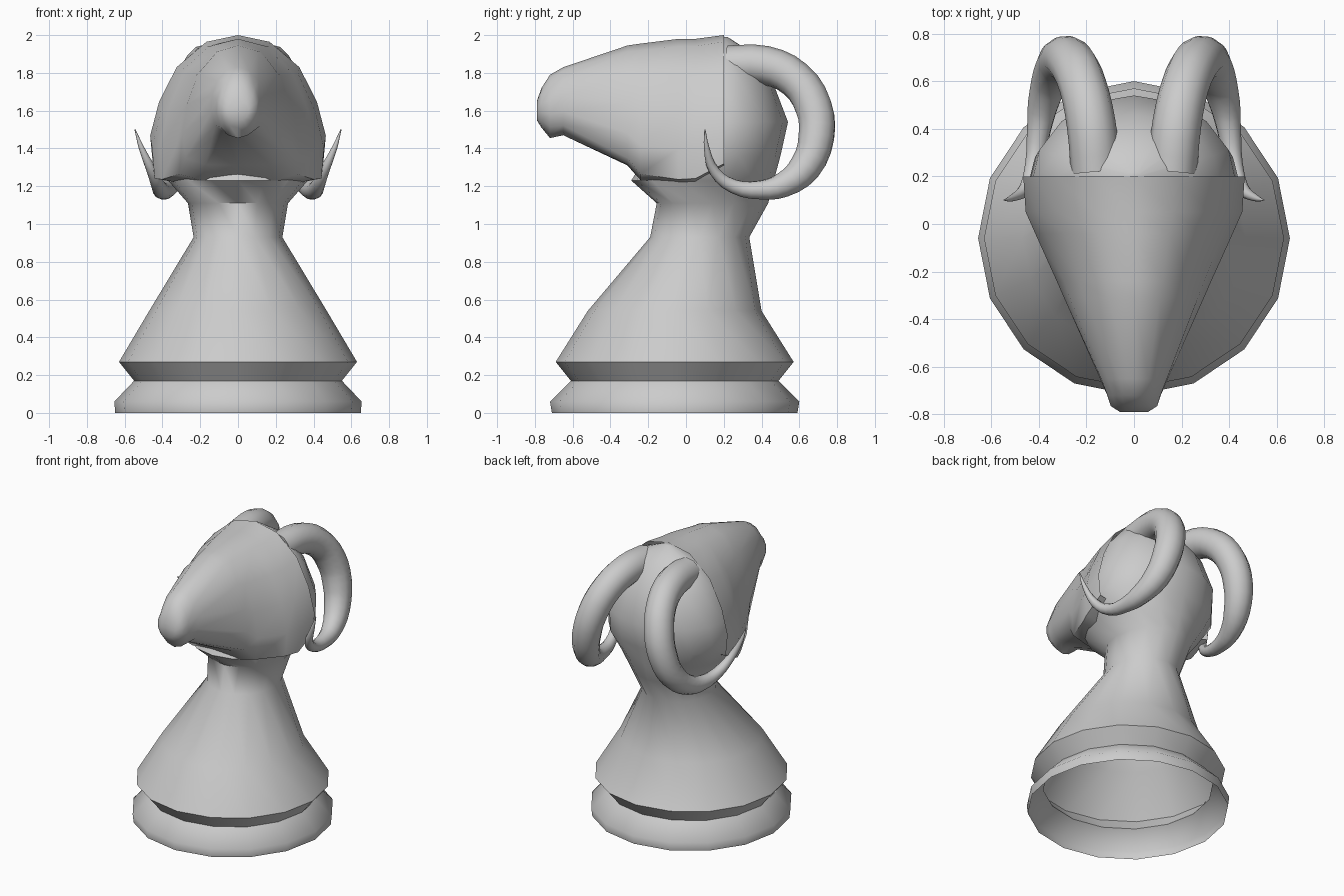
import bpy, bmesh, math

if "Cube" in bpy.data.objects:
    bpy.data.objects.remove(bpy.data.objects["Cube"])


def loft(name, rings, cap_end=True):
    """Skin a list of equally sized closed rings."""
    bm = bmesh.new()
    vs = [[bm.verts.new(p) for p in r] for r in rings]
    n = len(rings[0])
    for a, b in zip(vs, vs[1:]):
        for i in range(n):
            j = (i + 1) % n
            bm.faces.new((a[i], a[j], b[j], b[i]))
    if cap_end:
        bm.faces.new(vs[-1])
    bmesh.ops.recalc_face_normals(bm, faces=bm.faces)
    me = bpy.data.meshes.new(name)
    bm.to_mesh(me)
    bm.free()
    ob = bpy.data.objects.new(name, me)
    bpy.context.collection.objects.link(ob)
    bpy.ops.object.select_all(action='DESELECT')
    ob.select_set(True)
    bpy.context.view_layer.objects.active = ob
    bpy.ops.object.shade_smooth_by_angle(angle=math.radians(55))
    return ob


def ellipse(z, rx, front, back, n=16):
    cy, ry = (front + back) / 2, (back - front) / 2
    return [(rx * math.sin(2 * math.pi * i / n),
             cy + ry * math.cos(2 * math.pi * i / n), z) for i in range(n)]


# pedestal, neck and back of the skull: z, half width, front y, back y
body = [(0, .65, -.71, .59), (.06, .655, -.72, .60), (.17, .55, -.61, .49),
        (.27, .63, -.69, .57), (.54, .47, -.52, .40), (.93, .235, -.19, .335),
        (1.11, .265, -.155, .435), (1.23, .37, -.29, .465),
        (1.36, .45, -.21, .50), (1.54, .43, -.20, .54),
        (1.75, .36, -.10, .46), (1.9, .24, .04, .36), (1.99, .03, .18, .22)]
loft("pedestal_and_neck", [ellipse(*r) for r in body])

# face: half cross-section as fractions of width and height
HALF = [(0, 1), (.36, .95), (.7, .76), (.9, .5), (1, .25), (.97, .04), (.6, 0), (0, 0)]


def face_ring(y, w, top, bottom, roundness):
    half = []
    for i, (u, v) in enumerate(HALF):
        a = math.pi * i / 7
        u += (math.sin(a) - u) * roundness
        v += (.5 + .5 * math.cos(a) - v) * roundness
        half.append((w * u, y, bottom + (top - bottom) * v))
    return half + [(-x, yy, z) for x, yy, z in half[-2:0:-1]]


# y, half width, top, bottom, roundness
face = [(.20, .465, 2.0, 1.29, 0), (.05, .455, 1.98, 1.21, 0),
        (-.04, .415, 1.98, 1.205, 0), (-.24, .325, 1.955, 1.23, .05),
        (-.31, .295, 1.945, 1.31, .15), (-.65, .145, 1.83, 1.47, .7),
        (-.72, .115, 1.79, 1.455, .9), (-.765, .10, 1.72, 1.51, 1),
        (-.79, .06, 1.65, 1.55, 1)]
loft("face", [face_ring(*r) for r in face])

# curled horns: x, y, z, radius
path = [(.16, .22, 1.84, .105), (.18, .42, 1.84, .103), (.215, .58, 1.765, .10),
        (.26, .675, 1.62, .10), (.3, .69, 1.46, .096), (.34, .63, 1.3, .085),
        (.38, .51, 1.205, .066), (.40, .39, 1.18, .05), (.42, .25, 1.2, .038),
        (.455, .15, 1.28, .028), (.51, .11, 1.4, .015), (.545, .1, 1.5, .003)]
for side, label in ((1, "right"), (-1, "left")):
    cu = bpy.data.curves.new(label + "_horn", 'CURVE')
    cu.dimensions = '3D'
    cu.bevel_depth = 1
    cu.bevel_resolution = 4
    cu.resolution_u = 3
    cu.use_fill_caps = True
    sp = cu.splines.new('BEZIER')
    sp.bezier_points.add(len(path) - 1)
    for bp, (x, y, z, r) in zip(sp.bezier_points, path):
        bp.co = (side * x, y, z)
        bp.radius = r
        bp.handle_left_type = bp.handle_right_type = 'AUTO'
    bpy.context.collection.objects.link(bpy.data.objects.new(label + "_horn", cu))
